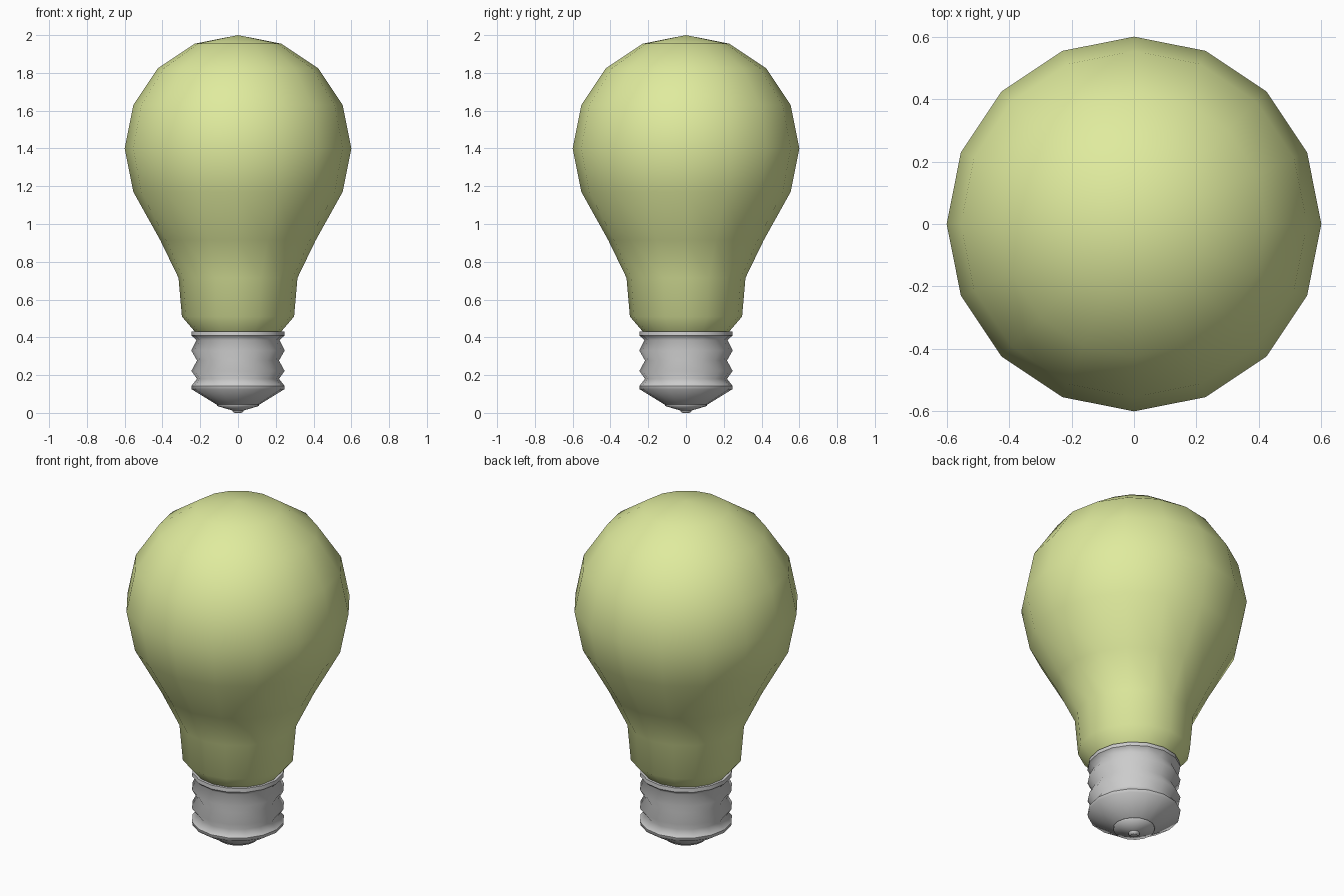
import bpy, bmesh, math

if "Cube" in bpy.data.objects:
    bpy.data.objects.remove(bpy.data.objects["Cube"])

SIDES = 16


def lathe(name, profile, sharp=(), color=None):
    """Revolve (radius, z) points about z; 'sharp' lists ring indices with hard edges."""
    bm = bmesh.new()
    rings = []
    for r, z in profile:
        if r == 0:
            rings.append([bm.verts.new((0, 0, z))] * SIDES)
        else:
            rings.append([bm.verts.new((r * math.cos(2 * math.pi * i / SIDES),
                                        r * math.sin(2 * math.pi * i / SIDES), z))
                          for i in range(SIDES)])
    for a, b in zip(rings, rings[1:]):
        for i in range(SIDES):
            j = (i + 1) % SIDES
            quad = dict.fromkeys((a[i], a[j], b[j], b[i]))
            bm.faces.new(list(quad))
    bmesh.ops.recalc_face_normals(bm, faces=bm.faces)
    for f in bm.faces:
        f.smooth = True
    for k in sharp:
        ring = set(rings[k])
        for e in bm.edges:
            if e.verts[0] in ring and e.verts[1] in ring:
                e.smooth = False
    mesh = bpy.data.meshes.new(name)
    bm.to_mesh(mesh)
    bm.free()
    obj = bpy.data.objects.new(name, mesh)
    bpy.context.collection.objects.link(obj)
    if color:
        mat = bpy.data.materials.new(name + "_color")
        mat.diffuse_color = color
        mat.use_nodes = True
        mat.node_tree.nodes["Principled BSDF"].inputs["Base Color"].default_value = mat.diffuse_color
        mesh.materials.append(mat)
    return obj


# Glass envelope: round head (circle of radius 0.6) tapering to a neck
head = [(0.6 * math.sin(math.pi * k / 8), 1.4 + 0.6 * math.cos(math.pi * k / 8))
        for k in range(1, 6)]
glass = [(0, 2.0)] + head + [(0.412, 0.915), (0.315, 0.715), (0.297, 0.51), (0.22, 0.42)]
lathe("glass_bulb", glass, color=(0.74, 0.83, 0.34, 1))

# Screw cap with rim, thread ridges and tapered underside
cap = [(0.0, 0.432), (0.245, 0.432), (0.247, 0.41), (0.22, 0.385),
       (0.247, 0.33), (0.217, 0.277), (0.247, 0.222), (0.217, 0.18),
       (0.247, 0.143), (0.245, 0.125), (0.115, 0.045), (0.0, 0.045)]
lathe("screw_cap", cap, sharp=(1, 2, 8, 10))

# Contact disc and its small centre nub
lathe("contact_disc", [(0, 0.046), (0.11, 0.046), (0.11, 0.036), (0.03, 0.013), (0, 0.013)],
      sharp=(1, 3))
lathe("contact_nub", [(0, 0.02), (0.03, 0.02), (0.03, 0.008), (0.018, 0.0), (0, 0.0)],
      sharp=(1, 3))
